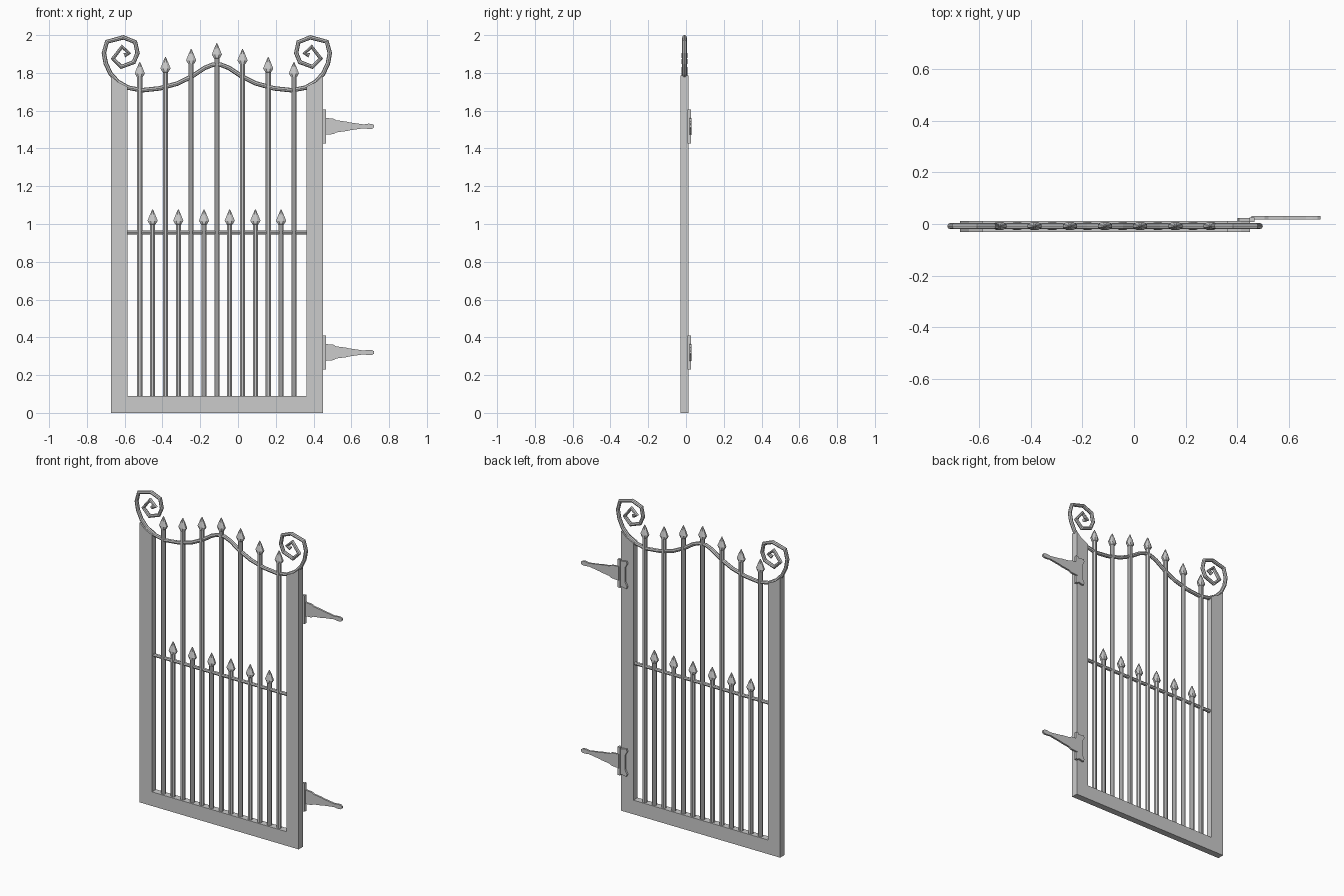
import bpy, bmesh, math

if "Cube" in bpy.data.objects:
    bpy.data.objects.remove(bpy.data.objects["Cube"])

CX, CY = -0.112, -0.008      # gate centre line and bar plane


def finish(name, bm):
    bmesh.ops.recalc_face_normals(bm, faces=bm.faces)
    me = bpy.data.meshes.new(name)
    bm.to_mesh(me)
    bm.free()
    ob = bpy.data.objects.new(name, me)
    bpy.context.collection.objects.link(ob)
    return ob


def plate(name, outline, y0, y1):
    """Extrude an x-z outline from y0 to y1."""
    bm = bmesh.new()
    f = bm.faces.new([bm.verts.new((x, y0, z)) for x, z in outline])
    r = bmesh.ops.extrude_face_region(bm, geom=[f])
    vs = [v for v in r["geom"] if isinstance(v, bmesh.types.BMVert)]
    bmesh.ops.translate(bm, verts=vs, vec=(0, y1 - y0, 0))
    return finish(name, bm)


def tube(name, pts, radius, y=CY):
    """Flat-shaded round bar along an x-z path."""
    cu = bpy.data.curves.new(name, 'CURVE')
    cu.dimensions = '3D'
    cu.bevel_depth, cu.bevel_resolution, cu.use_fill_caps = radius, 2, True
    sp = cu.splines.new('POLY')
    sp.points.add(len(pts) - 1)
    sp.use_smooth = False
    for p, (x, z) in zip(sp.points, pts):
        p.co = (x, y, z, 1)
    ob = bpy.data.objects.new(name, cu)
    bpy.context.collection.objects.link(ob)
    return ob


def spear_bar(name, x, tip, n=8):
    """Upright bar lathed together with its flattened spear head."""
    r = 0.0135
    rings = [(r, r, 0.08), (r, r, tip - 0.08), (0.016, 0.016, tip - 0.078),
             (0.027, 0.016, tip - 0.06), (0.014, 0.010, tip - 0.027),
             (0.002, 0.002, tip)]
    bm = bmesh.new()
    loops = [[bm.verts.new((x + rx * math.cos((i + .5) * math.tau / n) / math.cos(math.pi / n),
                            CY + ry * math.sin((i + .5) * math.tau / n) / math.cos(math.pi / n), z))
              for i in range(n)] for rx, ry, z in rings]
    for a, b in zip(loops, loops[1:]):
        for i in range(n):
            j = (i + 1) % n
            bm.faces.new((a[i], a[j], b[j], b[i]))
    bm.faces.new(loops[0])
    bm.faces.new(loops[-1])
    return finish(name, bm)


# U-shaped frame with post tops sloping under the scroll rail
half = [(0.561, 0), (0.561, 1.785), (0.525, 1.752), (0.474, 1.728), (0.474, 0.09)]
outline = [(CX + x, z) for x, z in half] + [(CX - x, z) for x, z in reversed(half)]
plate("frame", outline, -0.03, 0.012)

# Top rail: spiral end, dip and central crest, mirrored
side = [(0.490, 1.893), (0.465, 1.905), (0.502, 1.938), (0.550, 1.876),
        (0.506, 1.832), (0.440, 1.857), (0.420, 1.905), (0.432, 1.963),
        (0.495, 1.988), (0.582, 1.965), (0.598, 1.905), (0.588, 1.850),
        (0.563, 1.796), (0.524, 1.753), (0.470, 1.722), (0.398, 1.708),
        (0.303, 1.718), (0.208, 1.744), (0.134, 1.780), (0.065, 1.826),
        (0.022, 1.843)]
tube("scroll_rail", [(CX - x, z) for x, z in side] + [(CX + x, z) for x, z in reversed(side)], 0.012)

# Middle rail
tube("middle_rail", [(CX - 0.48, 0.955), (CX + 0.48, 0.955)], 0.011)

# Tall and short spear bars
for i in range(7):
    tip = (1.957, 1.926, 1.883, 1.857)[abs(i - 3)]
    spear_bar("tall_bar", CX + (i - 3) * 0.136, tip)
for i in range(6):
    spear_bar("short_bar", CX + (i - 2.5) * 0.136, 1.077)

# Strap hinges: waisted plate, knuckle and tapering strap
strap = [(0.455, .045), (0.505, .041), (0.520, .032), (0.575, .025), (0.590, .021),
         (0.640, .014), (0.665, .010), (0.690, .014), (0.710, .013), (0.72, .006)]
leaf = [(0.405, .088), (0.400, .072), (0.415, .045), (0.415, .015)]
for z in (1.517, 0.32):
    plate("hinge_strap", [(x, z + h) for x, h in strap] +
          [(x, z - h) for x, h in reversed(strap)], 0.018, 0.03)
    plate("hinge_plate", [(0.45, z + .08)] + [(x, z + h) for x, h in leaf] +
          [(x, z - h) for x, h in reversed(leaf)] + [(0.45, z - .08)], 0.011, 0.024)
    plate("hinge_knuckle", [(0.447, z - .09), (0.465, z - .09),
                            (0.465, z + .09), (0.447, z + .09)], 0.008, 0.026)
